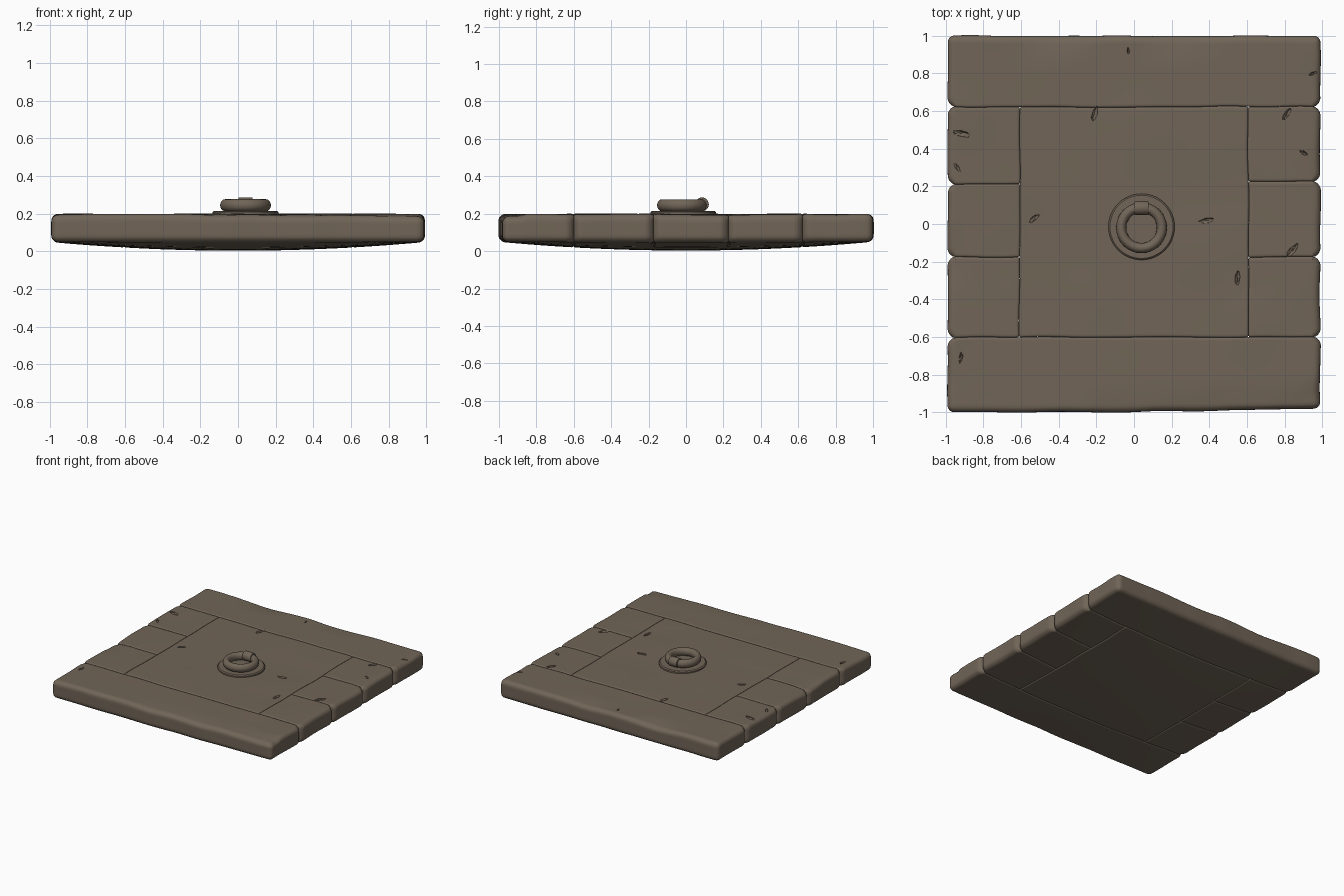
import bpy, bmesh, math, random
from mathutils import Vector, noise

random.seed(4)
cube = bpy.data.objects.get("Cube")
if cube:
    bpy.data.objects.remove(cube)

stone = bpy.data.materials.new("brown_stone")
stone.use_nodes = True
colour = (0.165, 0.13, 0.096, 1)
stone.diffuse_color = colour
stone.node_tree.nodes["Principled BSDF"].inputs["Base Color"].default_value = colour

HX, HY, LOW, TOP, ROUND = 0.99, 1.0, 0.05, 0.2, 0.035


def finish(name, bm, angle=35):
    bmesh.ops.recalc_face_normals(bm, faces=bm.faces)
    mesh = bpy.data.meshes.new(name)
    bm.to_mesh(mesh)
    bm.free()
    mesh.materials.append(stone)
    mesh.shade_smooth()
    mesh.set_sharp_from_angle(angle=math.radians(angle))
    obj = bpy.data.objects.new(name, mesh)
    bpy.context.collection.objects.link(obj)
    return obj


def wobble(x, y, z, scale, seed):
    return noise.noise(Vector((x * scale + seed, y * scale, z * scale)))


def cuts(lo, hi, step):
    """Even cuts plus tight ones near both ends."""
    n = max(2, round((hi - lo) / step))
    ends = [d for d in (0.018, 0.028, 0.042)]
    return ([lo + (hi - lo) * i / n for i in range(1, n)]
            + [lo + d for d in ends] + [hi - d for d in ends])


def weather(p, x0, x1, y0, y1):
    """Round the slab's rim, notch the joints, bulge the underside and wear the top."""
    x, y, z = p
    # rounded outer rim
    core = Vector((max(-HX + ROUND, min(HX - ROUND, x)),
                   max(-HY + ROUND, min(HY - ROUND, y)),
                   max(LOW + ROUND, min(TOP - ROUND, z))))
    on_rim = abs(x) > HX - ROUND or abs(y) > HY - ROUND
    d = p - core
    if on_rim and d.length > ROUND:
        p = core + d.normalized() * ROUND
    # notches where joints meet the rim
    if abs(x) > HX - 0.03 and abs(y) < HY - 0.04:
        gap = min(y - y0, y1 - y)
        p.x -= math.copysign(0.028 * max(0, 1 - gap / 0.045) ** 2, x)
    # uneven sides and joints
    rim = max(0, (max(abs(x), abs(y)) - 0.86) / 0.14)
    p.x += 0.007 * wobble(x, y, 0, 4, 3)
    p.y += 0.007 * wobble(x, y, 0, 4, 9)
    level = (z - LOW) / (TOP - LOW)
    # bulging underside
    p.z -= (1 - level) * 0.047 * (1 - x * x) * max(0, 1 - y * y)
    # worn top and rim
    p.z -= level * 0.004 * (wobble(x, y, 0, 3, 5) + 0.5)
    p.z -= level * rim * 0.022 * max(0, wobble(x, y, 0, 2.5, 12))
    if y < -0.9:
        p.z -= level * rim * 0.016 * max(0, x)
        p.y += 0.02 * max(0, x) * rim
    return p


def block(name, x0, x1, y0, y1):
    bm = bmesh.new()
    bmesh.ops.create_cube(bm, size=1)
    for v in bm.verts:
        v.co = Vector(((x0 + x1) / 2 + v.co.x * (x1 - x0),
                       (y0 + y1) / 2 + v.co.y * (y1 - y0),
                       (LOW + TOP) / 2 + v.co.z * (TOP - LOW)))
    bmesh.ops.bevel(bm, geom=bm.edges[:], offset=0.009, segments=2,
                    profile=0.5, affect='EDGES')
    for axis, lo, hi, step in ((0, x0, x1, 0.05), (1, y0, y1, 0.05), (2, LOW, TOP, 0.05)):
        normal = Vector((axis == 0, axis == 1, axis == 2))
        for c in cuts(lo, hi, step):
            bmesh.ops.bisect_plane(bm, geom=bm.verts[:] + bm.edges[:] + bm.faces[:],
                                   dist=1e-5, plane_co=normal * c, plane_no=normal)
    for v in bm.verts:
        v.co = weather(v.co.copy(), x0, x1, y0, y1)
    return finish(name, bm, 50)


IN = 0.608
blocks = [
    block("front_slab", -HX, HX, -HY, -0.602),
    block("back_slab", -HX, HX, 0.622, HY),
    block("centre_slab", -IN, IN, -0.602, 0.622),
]
for side, x0, x1, joints in (("right", -HX, -IN, (-0.602, -0.175, 0.21, 0.622)),
                             ("left", IN, HX, (-0.602, -0.175, 0.225, 0.622))):
    for place, y0, y1 in zip(("front", "middle", "back"), joints, joints[1:]):
        blocks.append(block(f"{side}_{place}_block", x0, x1, y0, y1))

# small chips knocked out of the top: x, y, length, turn
chips = [(-0.21, 0.585, 0.045, 1.2), (-0.53, 0.03, 0.04, 0.7), (0.39, 0.02, 0.045, 0.2),
         (0.55, -0.29, 0.04, 1.5), (0.81, 0.58, 0.04, 1.0), (0.9, 0.38, 0.03, 2.6),
         (-0.92, 0.48, 0.05, 2.9), (-0.94, 0.3, 0.03, 2.2), (-0.92, -0.71, 0.03, 1.4),
         (0.84, -0.14, 0.045, 0.9), (0.95, 0.8, 0.025, 0.3), (-0.03, 0.92, 0.02, 1.6)]
bm = bmesh.new()
for x, y, size, turn in chips:
    verts = bmesh.ops.create_icosphere(bm, subdivisions=2, radius=1)["verts"]
    for v in verts:
        a, b, c = v.co * random.uniform(0.7, 1.15)
        a, b = a * size, b * size * 0.35
        v.co = (x + a * math.cos(turn) - b * math.sin(turn),
                y + a * math.sin(turn) + b * math.cos(turn), 0.2 + c * 0.018)
cutter = finish("chip_cutter", bm)
for f in cutter.data.polygons:
    f.use_smooth = False
cutter.hide_render = True
for obj in blocks:
    mod = obj.modifiers.new("chips", 'BOOLEAN')
    mod.operation, mod.object, mod.solver = 'DIFFERENCE', cutter, 'EXACT'
    bpy.context.view_layer.objects.active = obj
    bpy.ops.object.modifier_apply(modifier=mod.name)
bpy.data.objects.remove(cutter)


def turned(name, profile, centre, steps=48):
    """Spin a closed (radius, height) profile into a ring or disc."""
    bm = bmesh.new()
    verts = [bm.verts.new((r, 0, z)) for r, z in profile]
    edges = [bm.edges.new((a, b)) for a, b in zip(verts, verts[1:] + verts[:1])]
    bmesh.ops.spin(bm, geom=verts + edges, axis=(0, 0, 1), cent=(0, 0, 0),
                   angle=math.tau, steps=steps, use_duplicate=False)
    bmesh.ops.remove_doubles(bm, verts=bm.verts, dist=1e-5)
    obj = finish(name, bm)
    obj.location = centre
    return obj


# handle plate, pull ring and the clasp that holds it
turned("handle_plate", [(0, -0.02), (0.176, -0.02), (0.176, 0.011), (0.168, 0.018), (0, 0.018)],
       (0.04, -0.015, 0.197))
tube = [(0.108 + 0.027 * math.cos(t * math.tau / 16), 0.032 * math.sin(t * math.tau / 16))
        for t in range(16)]
turned("pull_ring", tube, (0.04, -0.02, 0.245))

bm = bmesh.new()
bmesh.ops.create_cone(bm, cap_ends=True, segments=20, radius1=0.037, radius2=0.037, depth=0.076)
rims = [e for e in bm.edges if any(len(f.verts) > 4 for f in e.link_faces)]
bmesh.ops.bevel(bm, geom=rims, offset=0.005, segments=2, profile=0.5, affect='EDGES')
clasp = finish("ring_clasp", bm)
clasp.rotation_euler = (0, math.pi / 2, 0)
clasp.location = (0.04, 0.085, 0.25)
